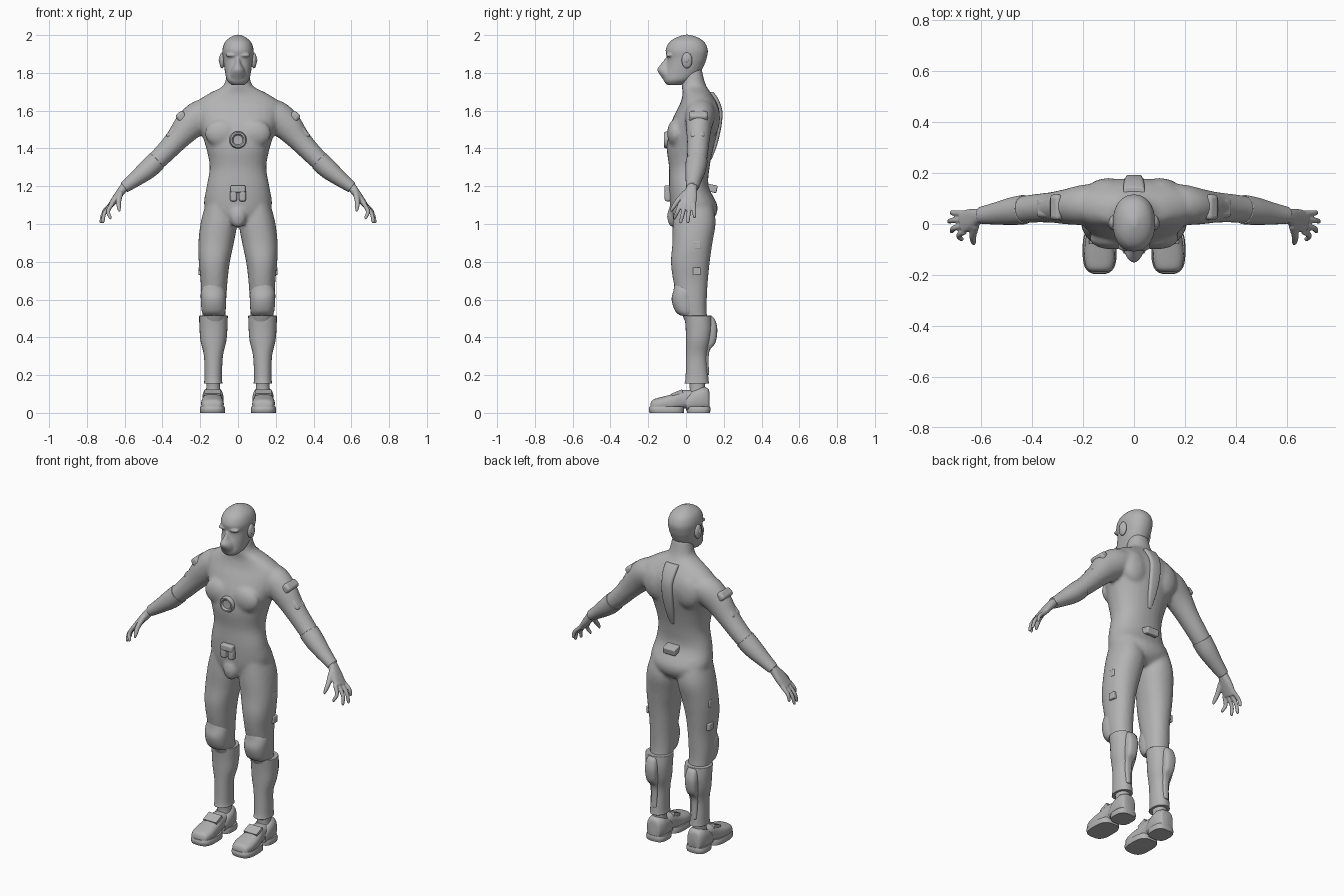
import bpy, bmesh, math
from mathutils import Vector, Matrix

if "Cube" in bpy.data.objects:
    bpy.data.objects.remove(bpy.data.objects["Cube"])

grey = bpy.data.materials.new("suit grey")
grey.use_nodes = True
COLOUR = (0.45, 0.45, 0.45, 1)
grey.diffuse_color = COLOUR
grey.node_tree.nodes["Principled BSDF"].inputs["Base Color"].default_value = COLOUR


def dense(rows, k=4):
    """Catmull-Rom interpolation of profile rows."""
    out = []
    for i in range(len(rows) - 1):
        quad = rows[max(i - 1, 0)], rows[i], rows[i + 1], rows[min(i + 2, len(rows) - 1)]
        for s in range(k):
            t = s / k
            out.append([0.5 * (2 * b + (c - a) * t + (2 * a - 5 * b + 4 * c - d) * t * t
                               + (3 * b - a - 3 * c + d) * t ** 3) for a, b, c, d in zip(*quad)])
    return out + [list(rows[-1])]


def tube(bm, rings, n=28, power=2.0):
    """Closed loft through rings of (centre, u radius vector, v radius vector)."""
    loops = []
    for c, u, v in rings:
        loop = []
        for i in range(n):
            a = 2 * math.pi * i / n
            ca, sa = math.cos(a), math.sin(a)
            e = 2 / power
            loop.append(bm.verts.new(c + u * math.copysign(abs(ca) ** e, ca)
                                     + v * math.copysign(abs(sa) ** e, sa)))
        loops.append(loop)
    for p, q in zip(loops, loops[1:]):
        for i in range(n):
            bm.faces.new((p[i], p[(i + 1) % n], q[(i + 1) % n], q[i]))
    bm.faces.new(loops[0])
    bm.faces.new(loops[-1])


def column(bm, rows, side=1, power=2.2, k=4):
    """Upright loft, rows of (z, x0, x1, y0, y1)."""
    tube(bm, [(Vector((side * (a + b) / 2, (c + d) / 2, z)), Vector(((b - a) / 2, 0, 0)),
               Vector((0, (d - c) / 2, 0))) for z, a, b, c, d in dense(rows, k)], power=power)


def lengthwise(bm, rows, power=2.6):
    """Front to back loft, rows of (y, x0, x1, z0, z1)."""
    tube(bm, [(Vector(((a + b) / 2, y, (c + d) / 2)), Vector(((b - a) / 2, 0, 0)),
               Vector((0, 0, (d - c) / 2))) for y, a, b, c, d in dense(rows)], power=power)


def limb(bm, rows, side=1, power=2.0, n=24):
    """Loft along a path, rows of (x, y, z, width along y, thickness)."""
    rows = dense(rows)
    pts = [Vector((side * r[0], r[1], r[2])) for r in rows]
    rings = []
    for i, r in enumerate(rows):
        t = pts[min(i + 1, len(pts) - 1)] - pts[max(i - 1, 0)]
        v = t.cross(Vector((0, 1, 0))).normalized()
        rings.append((pts[i], v.cross(t).normalized() * r[3], v * r[4]))
    tube(bm, rings, n, power)


def ball(bm, centre, size):
    bmesh.ops.create_uvsphere(bm, u_segments=24, v_segments=14, radius=1,
                              matrix=Matrix.Translation(centre) @ Matrix.Diagonal((*size, 1)))


def block(bm, centre, size, tilt=0, spin=0):
    m = Matrix.Translation(centre) @ Matrix.Rotation(tilt, 4, "Y") @ Matrix.Rotation(spin, 4, "X")
    bmesh.ops.create_cube(bm, size=1, matrix=m @ Matrix.Diagonal((*size, 1)))


def finish(name, bm, mirror=False, bevel=0, voxel=0, smooth=4):
    bmesh.ops.recalc_face_normals(bm, faces=bm.faces)
    me = bpy.data.meshes.new(name)
    bm.to_mesh(me)
    bm.free()
    me.materials.append(grey)
    ob = bpy.data.objects.new(name, me)
    bpy.context.collection.objects.link(ob)
    bpy.context.view_layer.objects.active = ob
    bpy.ops.object.select_all(action="DESELECT")
    ob.select_set(True)
    bpy.ops.object.shade_smooth_by_angle(angle=math.radians(40))
    if bevel:
        b = ob.modifiers.new("Bevel", "BEVEL")
        b.width, b.segments = bevel, 3
    if voxel:
        r = ob.modifiers.new("Fuse", "REMESH")
        r.mode, r.voxel_size, r.use_smooth_shade = "VOXEL", voxel, True
        s = ob.modifiers.new("Soften", "SMOOTH")
        s.iterations, s.factor = smooth, 0.5
    if mirror:
        ob.modifiers.new("Mirror", "MIRROR")
    return ob


# Body: torso, arms and thighs fused into one skin
ARM = [(.1, .08, 1.6, .08, .06), (.19, .075, 1.575, .08, .085), (.26, .068, 1.52, .07, .08),
       (.325, .065, 1.445, .06, .062), (.405, .06, 1.36, .055, .053),
       (.48, .05, 1.29, .05, .049), (.55, .04, 1.235, .038, .036), (.61, .033, 1.19, .028, .026)]
bm = bmesh.new()
TORSO = [(1.0, .07, -.05, .11), (1.04, .14, -.075, .155), (1.1, .18, -.085, .166),
         (1.2, .166, -.09, .12), (1.3, .15, -.09, .125), (1.4, .168, -.102, .145),
         (1.5, .2, -.092, .17), (1.58, .225, -.06, .18), (1.64, .225, -.03, .165),
         (1.69, .155, -.018, .135), (1.73, .08, -.022, .108), (1.78, .062, -.02, .092),
         (1.82, .055, -.02, .085)]
column(bm, [(z, -w, w, a, b) for z, w, a, b in TORSO])
for s in (1, -1):
    limb(bm, ARM, s)
    column(bm, [(1.14, .03, .16, -.06, .13), (1.02, .004, .195, -.07, .157), (.9, .022, .21, -.072, .14),
                (.8, .043, .208, -.08, .126), (.7, .055, .198, -.068, .116),
                (.6, .062, .195, -.045, .11), (.53, .065, .19, -.025, .11), (.45, .07, .18, .01, .12)], s)
    # chest muscles and shoulder blades
    ball(bm, (s * .085, -.055, 1.48), (.09, .045, .075))
    ball(bm, (s * .1, .13, 1.56), (.085, .05, .1))
ball(bm, (0, -.065, 1.04), (.045, .035, .06))
finish("body", bm, voxel=.01, smooth=5)

# Head with muzzle shaped mask, brow and nose
bm = bmesh.new()
HEAD = [(1.735, .032, -.098, -.03), (1.76, .058, -.118, .03), (1.8, .068, -.114, .075),
        (1.85, .076, -.102, .1), (1.88, .08, -.1, .11), (1.92, .083, -.108, .116),
        (1.96, .071, -.09, .1), (1.985, .046, -.056, .068), (2.002, .012, -.01, .02)]
column(bm, [(z, -w, w, a, b) for z, w, a, b in HEAD])
MASK = [(1.745, .03, -.108, -.05), (1.775, .042, -.128, -.05), (1.815, .036, -.152, -.05),
        (1.845, .02, -.135, -.05), (1.88, .01, -.108, -.05)]
column(bm, [(z, -w, w, a, b) for z, w, a, b in MASK], power=1.8)
for s in (1, -1):
    ball(bm, (s * .034, -.088, 1.893), (.032, .02, .009))
finish("head", bm, voxel=.006, smooth=3)

bm = bmesh.new()
ball(bm, (.084, .005, 1.866), (.015, .028, .042))
ball(bm, (.094, .003, 1.868), (.008, .014, .018))
finish("ears", bm, mirror=True)

# Hands
bm = bmesh.new()
limb(bm, [(.585, .035, 1.215, .026, .024), (.61, .03, 1.185, .03, .023), (.64, .018, 1.145, .042, .02),
          (.675, .006, 1.098, .044, .015)], power=2.4)
TIPS = [(.68, -.06, 1.025), (.718, -.028, 1.003), (.728, .01, 1.003), (.718, .045, 1.03)]
for i, (x, y, z) in enumerate(TIPS):
    b = -.03 + .024 * i
    limb(bm, [(.665, b, 1.11, .012, .012), ((.68 + x) / 2 + .008, (b + y) / 2, (1.11 + z) / 2, .011, .011),
              (x - .003, y, z + .01, .009, .009), (x, y, z, .004, .004)], n=12)
limb(bm, [(.622, -.005, 1.165, .016, .016), (.632, -.045, 1.12, .014, .014),
          (.63, -.07, 1.085, .011, .011), (.627, -.08, 1.065, .005, .005)], n=12)
finish("hands", bm, mirror=True, voxel=.005, smooth=2)

# Forearm guards and shoulder plates
bm = bmesh.new()
limb(bm, [(.43, .057, 1.335, .058, .054), (.48, .05, 1.288, .054, .052),
          (.55, .04, 1.232, .042, .039), (.603, .034, 1.193, .033, .03)])
finish("forearm_guards", bm, mirror=True, bevel=.003)
bm = bmesh.new()
block(bm, (.295, .066, 1.563), (.05, .1, .065), math.radians(40))
block(bm, (.343, .062, 1.485), (.04, .075, .085), math.radians(-42))
finish("shoulder_plates", bm, mirror=True, bevel=.015)

# Knee pads and shin armour
bm = bmesh.new()
column(bm, [(.515, .075, .18, -.03, .05), (.54, .066, .192, -.058, .06), (.6, .063, .197, -.076, .06),
            (.65, .068, .194, -.066, .05), (.69, .09, .17, -.06, .03)])
finish("knee_pads", bm, mirror=True, bevel=.003)
bm = bmesh.new()
column(bm, [(.155, .082, .18, -.008, .122), (.19, .085, .178, -.002, .118), (.3, .08, .18, .0, .112),
            (.38, .062, .198, .0, .13), (.45, .056, .204, -.002, .14), (.515, .054, .206, -.008, .135)])
column(bm, [(.2, .115, .15, .08, .122), (.32, .11, .155, .08, .122), (.37, .1, .165, .08, .155),
            (.44, .095, .17, .08, .166), (.49, .1, .165, .08, .155), (.51, .11, .155, .08, .14)], power=3)
finish("shin_armour", bm, mirror=True, bevel=.004)

# Ankles and boots
bm = bmesh.new()
column(bm, [(.08, .09, .172, .012, .115), (.125, .094, .168, .02, .1), (.17, .095, .168, .015, .105)])
finish("ankles", bm, mirror=True)
bm = bmesh.new()
lengthwise(bm, [(-.188, .105, .165, .012, .05), (-.175, .085, .185, .01, .07), (-.13, .075, .195, .01, .084),
                (-.07, .08, .192, .01, .1), (-.02, .085, .182, .02, .12), (.03, .088, .178, .03, .12)])
lengthwise(bm, [(.0, .085, .182, .012, .09), (.03, .078, .188, .01, .115),
                (.08, .078, .188, .01, .138), (.115, .09, .178, .01, .13), (.124, .1, .165, .015, .11)])
column(bm, [(.0, .07, .2, -.192, -.01), (.018, .068, .202, -.197, -.01), (.034, .072, .198, -.193, -.01)], power=3)
column(bm, [(.0, .074, .192, .005, .127), (.018, .072, .194, .005, .13), (.034, .075, .19, .005, .127)], power=3)
block(bm, (.134, -.045, .1), (.085, .06, .028), spin=math.radians(22))
finish("boots", bm, mirror=True)

# Chest disc: raised ring around a shallow hub
bm = bmesh.new()
face_front = Matrix.Translation((0, -.1, 1.445)) @ Matrix.Rotation(math.pi / 2, 4, "X")
spin = [(.0, .004), (.025, .006), (.032, .016), (.04, .016), (.046, .004), (.046, -.02)]
vs = [bm.verts.new((r, 0, z)) for r, z in spin]
es = [bm.edges.new(p) for p in zip(vs, vs[1:])]
bmesh.ops.spin(bm, geom=vs + es, cent=(0, 0, 0), axis=(0, 0, 1), angle=2 * math.pi, steps=32)
bmesh.ops.remove_doubles(bm, verts=bm.verts, dist=.0005)
bmesh.ops.transform(bm, matrix=face_front, verts=bm.verts)
finish("chest_disc", bm)

# Belt buckle, rear belt box and spine plate
bm = bmesh.new()
block(bm, (0, -.09, 1.185), (.08, .05, .04))
for x in (-.024, .024):
    block(bm, (x, -.09, 1.15), (.036, .045, .06))
finish("belt_buckle", bm, bevel=.01)
bm = bmesh.new()
block(bm, (0, .13, 1.19), (.08, .07, .04), spin=math.radians(-12))
finish("rear_belt_box", bm, bevel=.006)
bm = bmesh.new()
column(bm, [(1.34, -.012, .012, .1, .135), (1.42, -.025, .025, .1, .165), (1.52, -.035, .035, .1, .188),
            (1.6, -.036, .036, .1, .192), (1.66, -.042, .042, .08, .172), (1.7, -.042, .042, .08, .145)], power=5)
finish("spine_plate", bm, bevel=.004)

# Thigh pouches
bm = bmesh.new()
for z in (.75, .89):
    block(bm, (.195, .057, z), (.03, .042, .042))
finish("thigh_pouches", bm, mirror=True, bevel=.005)
